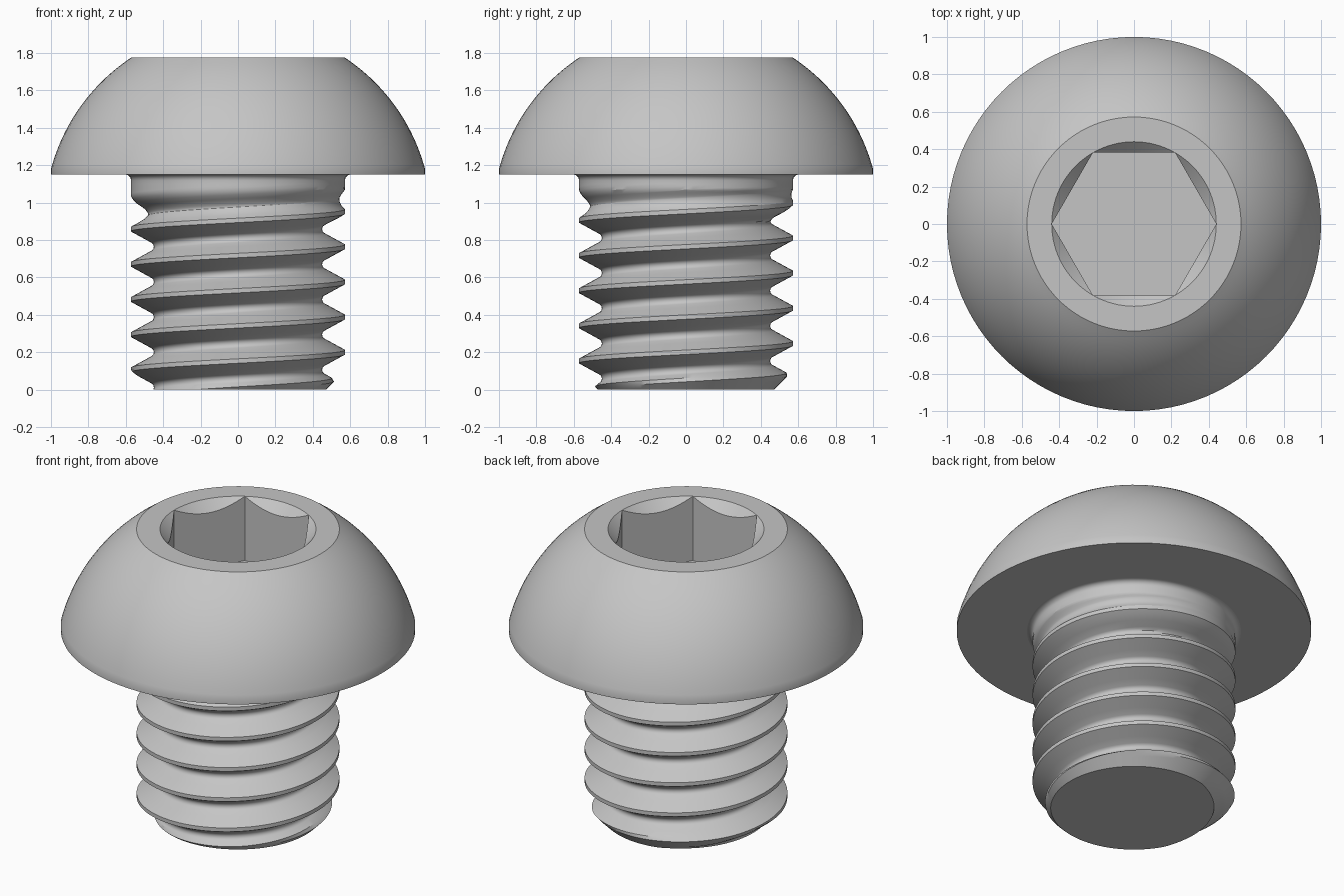
import bpy, bmesh
from math import pi, sin, cos, radians, sqrt

cube = bpy.data.objects.get("Cube")
if cube:
    bpy.data.objects.remove(cube, do_unlink=True)

steel = bpy.data.materials.new("grey_steel")
steel.use_nodes = True
GREY = (0.56, 0.56, 0.56, 1)
steel.diffuse_color = GREY
steel.node_tree.nodes["Principled BSDF"].inputs["Base Color"].default_value = GREY

SEG = 96
SEAT, TOP = 1.15, 1.775        # underside and top of the head
CREST, ROOT, PITCH = 0.572, 0.45, 0.188
HALF = PITCH / 2


def revolve(name, profile, cap_row):
    """Skin the columns profile(angle) -> [(r, z)] around z and cap one row."""
    bm = bmesh.new()
    cols = []
    for i in range(SEG + 1):
        a = 2 * pi * i / SEG
        cols.append([bm.verts.new((r * cos(a), r * sin(a), z)) for r, z in profile(a)])
    for c, d in zip(cols, cols[1:]):
        for j in range(len(c) - 1):
            bm.faces.new((c[j], d[j], d[j + 1], c[j + 1]))
    ring = [c[cap_row] for c in cols[:-1]]
    bm.faces.new(ring[::-1] if cap_row == 0 else ring)
    bmesh.ops.remove_doubles(bm, verts=bm.verts, dist=1e-5)
    mesh = bpy.data.meshes.new(name)
    bm.to_mesh(mesh)
    bm.free()
    mesh.materials.append(steel)
    obj = bpy.data.objects.new(name, mesh)
    bpy.context.collection.objects.link(obj)
    bpy.ops.object.select_all(action='DESELECT')
    obj.select_set(True)
    bpy.context.view_layer.objects.active = obj
    bpy.ops.object.shade_smooth_by_angle(angle=radians(30))
    return obj


# Half of one thread tooth: flat crest, straight flank, rounded root
FILLET = 0.027
tooth = [(0, CREST), (0.0118, CREST)]
tooth += [(HALF - FILLET * sin(radians(a)), ROOT + FILLET * (1 - cos(radians(a))))
          for a in (60, 40, 20, 0)]


def tooth_radius(d):
    for (d0, r0), (d1, r1) in zip(tooth, tooth[1:]):
        if d <= d1:
            return r0 + (r1 - r0) * (d - d0) / (d1 - d0)
    return ROOT


def thread_radius(a, z):
    phase = (z - 0.2) / PITCH - a / (2 * pi)
    r = tooth_radius(abs(phase - round(phase)) * PITCH)
    fade = min(max((z - 0.9) / 0.17, 0), 1)      # run-out under the head
    r += (CREST - r) * fade
    return min(r, 0.47 + z)                      # chamfered tip


# Threaded shank
steps = [d for d, r in tooth] + [0.03, 0.05]
offsets = sorted({s * d for d in steps for s in (-1, 1)})


def shank_profile(a):
    pts = []
    for k in range(-3, 8):
        for d in offsets:
            z = min(max(0.2 + PITCH * (k + a / (2 * pi)) + d, 0), 1.1)
            pts.append((thread_radius(a, z), z))
    # Fillet into the head
    for t in range(0, 91, 15):
        t = radians(t)
        pts.append((CREST + 0.032 * (1 - cos(t)), SEAT - 0.032 * (1 - sin(t))))
    return pts


revolve("threaded_shank", shank_profile, 0)

# Domed head with a chamfered hexagonal socket
FLAT = 0.381
CORNER = FLAT / cos(pi / 6)
DOME_Z, DOME_R = 0.912, 1.035


def head_profile(a):
    pts = [(CREST + 0.032, SEAT), (1, SEAT), (1, 1.18)]
    n = 24
    for i in range(1, n):
        z = 1.18 + (TOP - 1.18) * i / n
        pts.append((sqrt(DOME_R ** 2 - (z - DOME_Z) ** 2), z))
    hexagon = FLAT / cos(a % (pi / 3) - pi / 6)
    pts += [(CREST, TOP), (CORNER, TOP),
            (hexagon, TOP - (CORNER - hexagon)), (hexagon, TOP - 0.4)]
    return pts


revolve("domed_head", head_profile, -1)
